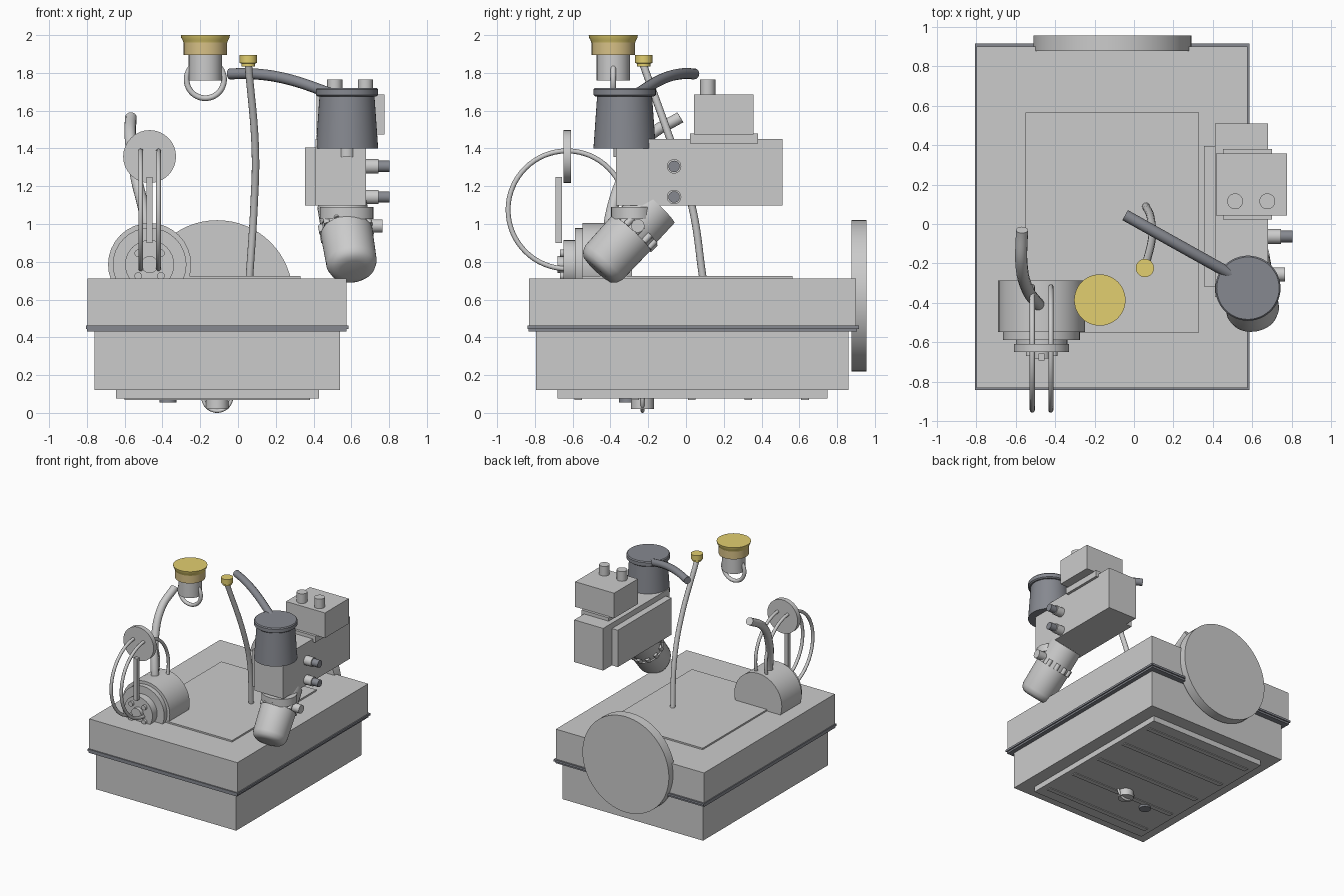
import bpy, math
from mathutils import Vector

if "Cube" in bpy.data.objects:
    bpy.data.objects.remove(bpy.data.objects["Cube"])


def material(name, rgb):
    m = bpy.data.materials.new(name)
    m.diffuse_color = (*rgb, 1)
    m.use_nodes = True
    m.node_tree.nodes["Principled BSDF"].inputs["Base Color"].default_value = m.diffuse_color
    return m


DARK = material("dark_metal", (0.24, 0.25, 0.28))
GOLD = material("gold", (0.76, 0.62, 0.16))
BRASS = material("brass", (0.68, 0.53, 0.24))


def finish(ob, name, mat=None, smooth=False):
    ob.name = name
    if mat:
        ob.data.materials.append(mat)
    if smooth:
        bpy.ops.object.shade_smooth_by_angle(angle=math.radians(35))
    return ob


def box(name, x, y, z, mat=None):
    bpy.ops.mesh.primitive_cube_add(size=1)
    ob = bpy.context.object
    ob.location = [(a + b) / 2 for a, b in (x, y, z)]
    ob.scale = [b - a for a, b in (x, y, z)]
    return finish(ob, name, mat)


def lathe(name, profile, origin, axis=(0, 0, 1), mat=None, n=48):
    """Spin (radius, height) pairs about an axis and cap both ends."""
    verts = [(r * math.cos(2 * math.pi * i / n), r * math.sin(2 * math.pi * i / n), h)
             for r, h in profile for i in range(n)]
    faces = [(k * n + i, k * n + (i + 1) % n, (k + 1) * n + (i + 1) % n, (k + 1) * n + i)
             for k in range(len(profile) - 1) for i in range(n)]
    faces += [tuple(range(n))[::-1], tuple(range(len(verts) - n, len(verts)))]
    me = bpy.data.meshes.new(name)
    me.from_pydata(verts, [], faces)
    ob = bpy.data.objects.new(name, me)
    bpy.context.collection.objects.link(ob)
    bpy.ops.object.select_all(action='DESELECT')
    ob.select_set(True)
    bpy.context.view_layer.objects.active = ob
    ob.location = origin
    ob.rotation_euler = Vector(axis).to_track_quat('Z', 'Y').to_euler()
    return finish(ob, name, mat, True)


def rod(name, r, a, b, mat=None, n=32):
    a, b = Vector(a), Vector(b)
    return lathe(name, [(r, 0), (r, (b - a).length)], a, b - a, mat, n)


def ring(name, loc, rot, major, minor):
    bpy.ops.mesh.primitive_torus_add(location=loc, rotation=rot, major_radius=major,
                                     minor_radius=minor, major_segments=64, minor_segments=12)
    return finish(bpy.context.object, name, None, True)


def tube(name, pts, r, mat=None):
    cu = bpy.data.curves.new(name, 'CURVE')
    cu.dimensions = '3D'
    cu.bevel_depth, cu.bevel_resolution, cu.resolution_u = r, 4, 10
    cu.use_fill_caps = True
    sp = cu.splines.new('BEZIER')
    sp.bezier_points.add(len(pts) - 1)
    for bp, p in zip(sp.bezier_points, pts):
        bp.co = p
        bp.handle_left_type = bp.handle_right_type = 'AUTO'
    ob = bpy.data.objects.new(name, cu)
    bpy.context.collection.objects.link(ob)
    bpy.ops.object.select_all(action='DESELECT')
    ob.select_set(True)
    bpy.context.view_layer.objects.active = ob
    bpy.ops.object.convert(target='MESH')
    return finish(bpy.context.object, name, mat, True)


# Main housing
box("lower_housing", (-0.76, 0.54), (-0.795, 0.86), (0.12, 0.435))
box("seam_lip_lower", (-0.80, 0.575), (-0.835, 0.905), (0.43, 0.447), DARK)
box("seam_lip_upper", (-0.805, 0.585), (-0.84, 0.915), (0.445, 0.462), DARK)
box("upper_housing", (-0.797, 0.575), (-0.83, 0.90), (0.462, 0.712))
box("top_plate", (-0.55, 0.33), (-0.55, 0.565), (0.71, 0.725))
box("bottom_plate", (-0.645, 0.43), (-0.68, 0.75), (0.075, 0.12))
for i in range(5):
    y = -0.57 + 0.3 * i
    box(f"bottom_rib_{i}", (-0.60, 0.38), (y - 0.02, y + 0.02), (0.069, 0.076))
rod("back_disc", 0.40, (-0.11, 0.875, 0.62), (-0.11, 0.955, 0.62), n=64)

# Drain plug and button underneath
rod("drain_plug", 0.06, (-0.11, -0.23, 0.02), (-0.11, -0.23, 0.08))
ring("drain_handle", (-0.11, -0.23, 0.085), (math.pi / 2, 0, 0), 0.075, 0.01)
rod("bottom_button", 0.045, (-0.37, -0.31, 0.055), (-0.37, -0.31, 0.08), DARK)

# Front left motor with hose loops
MX, MZ = -0.468, 0.785
rod("motor_body", 0.22, (MX, -0.285, MZ), (MX, -0.548, MZ))
rod("motor_cover", 0.195, (MX, -0.54, MZ), (MX, -0.587, MZ))
rod("motor_flange", 0.13, (MX, -0.58, MZ), (MX, -0.648, MZ))
rod("motor_hub", 0.045, (MX, -0.64, MZ), (MX, -0.68, MZ))
rod("upper_flange", 0.14, (MX, -0.608, 1.357), (MX, -0.648, 1.357))
box("link_bar", (-0.484, -0.452), (-0.69, -0.657), (0.90, 1.25))
for i, dx in enumerate((-0.047, 0.047)):
    ring(f"hose_loop_{i}", (MX + dx, -0.63, 1.075), (0, math.pi / 2, 0), 0.312, 0.013)
for i in range(4):
    a = math.pi / 4 + i * math.pi / 2
    x, z = MX + 0.085 * math.cos(a), MZ + 0.085 * math.sin(a)
    rod(f"flange_bolt_{i}", 0.02, (x, -0.64, z), (x, -0.668, z), n=16)
tube("exhaust_pipe", [(-0.475, -0.415, 0.92), (-0.495, -0.395, 1.06), (-0.54, -0.33, 1.25),
                      (-0.57, -0.20, 1.46), (-0.567, -0.03, 1.565)], 0.031)

# Thin mast with cap
tube("mast", [(0.06, 0.09, 0.71), (0.085, 0.03, 1.1), (0.092, -0.06, 1.38),
              (0.055, -0.225, 1.84)], 0.02)
lathe("mast_cap", [(0.036, 1.835), (0.036, 1.85), (0.046, 1.852), (0.046, 1.895)],
      (0.055, -0.223, 0), mat=GOLD)

# Hanging beacon
BX, BY = -0.173, -0.385
rod("beacon_base", 0.088, (BX, BY, 1.76), (BX, BY, 1.90))
rod("beacon_collar", 0.115, (BX, BY, 1.895), (BX, BY, 1.965), BRASS)
lathe("beacon_top", [(0.116, 1.96), (0.12, 1.972), (0.128, 1.987), (0.13, 2.0)],
      (BX, BY, 0), mat=GOLD)
ring("beacon_ring", (BX, BY, 1.765), (math.pi / 2, 0, 0), 0.099, 0.015)

# Right pump block
box("pump_block", (0.41, 0.678), (-0.37, 0.51), (1.097, 1.45))
box("pump_side_plate", (0.355, 0.412), (-0.317, 0.395), (1.097, 1.405))
box("control_base", (0.45, 0.70), (0.022, 0.38), (1.425, 1.478))
box("control_box", (0.415, 0.775), (0.043, 0.358), (1.475, 1.685))
for i, x in enumerate((0.512, 0.675)):
    rod(f"control_knob_{i}", 0.04, (x, 0.115, 1.68), (x, 0.115, 1.765))
for i, z in enumerate((1.305, 1.143)):
    rod(f"valve_stub_{i}", 0.038, (0.67, -0.063, z), (0.745, -0.063, z))
    rod(f"valve_cap_{i}", 0.03, (0.74, -0.063, z), (0.802, -0.063, z), DARK)

# Dark air filter and its pipe
FX, FY = 0.577, -0.325
lathe("filter_can", [(0.165, 1.40), (0.145, 1.685)], (FX, FY, 0), mat=DARK)
lathe("filter_lid", [(0.155, 1.675), (0.165, 1.683), (0.165, 1.712), (0.158, 1.72)],
      (FX, FY, 0), mat=DARK)
rod("filter_outlet", 0.043, (FX, FY - 0.015, 1.355), (FX, FY - 0.015, 1.41))
tube("filter_pipe", [(-0.045, 0.045, 1.795), (0.08, -0.025, 1.795), (0.25, -0.12, 1.77),
                     (0.51, -0.265, 1.685)], 0.029, DARK)

# Tilted bottle under the pump block
collar = rod("bottle_collar", 1, (0.575, -0.277, 1.027), (0.575, -0.277, 1.09))
collar.scale = (0.142, 0.12, 0.063 / (1.09 - 1.027))
collar.scale.z = 1
end = Vector((0.608, -0.472, 0.755))
up = Vector((-0.12, 0.675, 0.73)).normalized()
lathe("bottle", [(0.07, 0), (0.10, 0.006), (0.122, 0.024), (0.134, 0.055), (0.138, 0.27)], end, up)
rod("bottle_clamp", 0.128, end + up * 0.265, end + up * 0.33)
rod("bottle_cap", 0.132, end + up * 0.32, end + up * 0.465)
rot = up.to_track_quat('Z', 'Y')
for i in range(12):
    a = i * math.pi / 6
    p = end + rot @ Vector((0.13 * math.cos(a), 0.13 * math.sin(a), 0.27))
    rod(f"clamp_lug_{i}", 0.018, p, p + up * 0.05, n=12)
rod("bottle_valve", 0.035, (0.66, -0.255, 0.99), (0.765, -0.255, 0.99))
